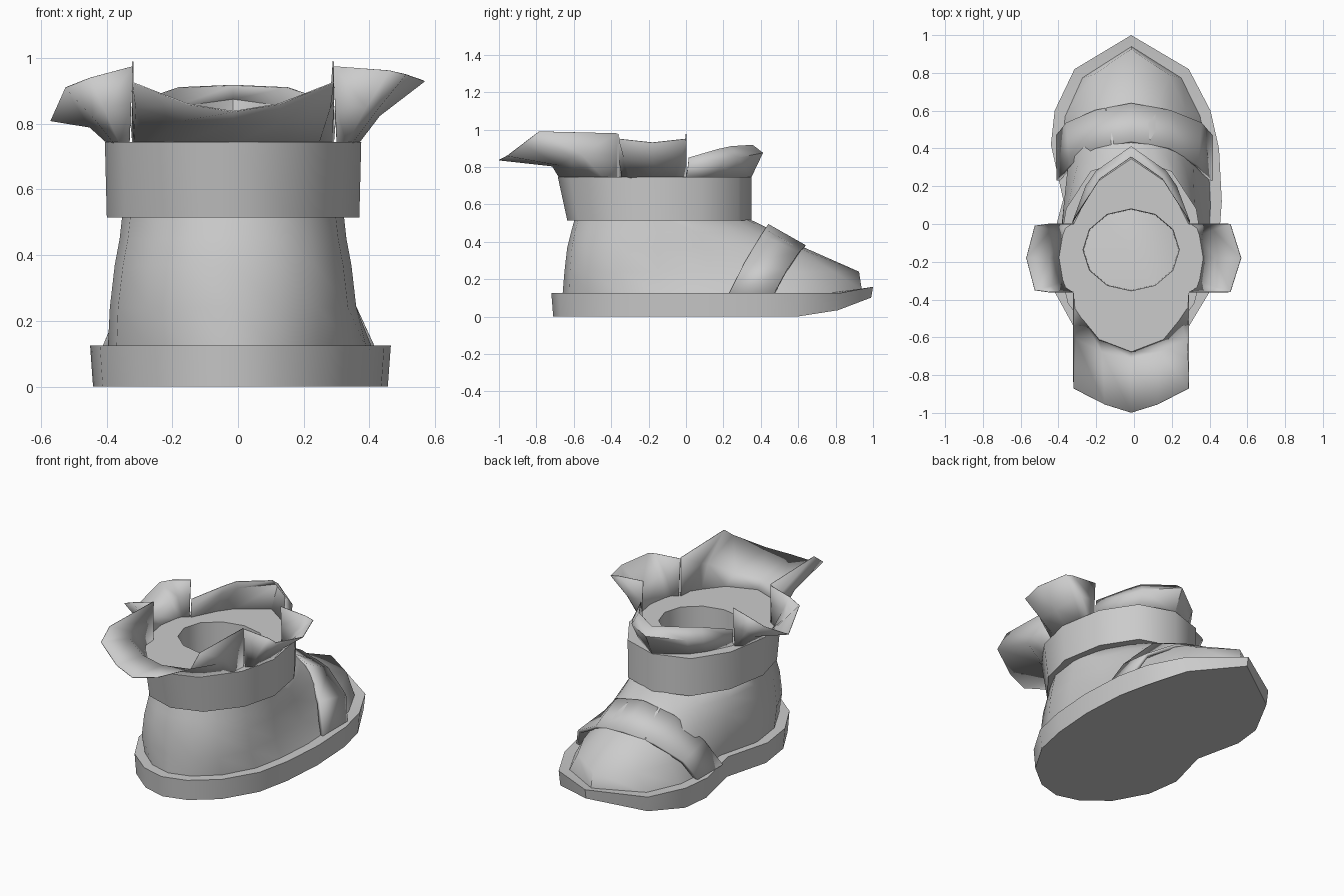
import bpy, bmesh, math

if "Cube" in bpy.data.objects:
    bpy.data.objects.remove(bpy.data.objects["Cube"])

CX = -0.015  # centre line of the boot


def finish(name, bm, angle=40, thickness=0):
    bmesh.ops.recalc_face_normals(bm, faces=bm.faces)
    me = bpy.data.meshes.new(name)
    bm.to_mesh(me)
    bm.free()
    ob = bpy.data.objects.new(name, me)
    bpy.context.collection.objects.link(ob)
    bpy.ops.object.select_all(action='DESELECT')
    ob.select_set(True)
    bpy.context.view_layer.objects.active = ob
    bpy.ops.object.shade_smooth_by_angle(angle=math.radians(angle))
    if thickness:
        m = ob.modifiers.new("thickness", 'SOLIDIFY')
        m.thickness = thickness
        m.offset = 0
    return ob


def loft(name, rows, closed=True, caps=True, angle=40, thickness=0):
    bm = bmesh.new()
    vs = [[bm.verts.new(p) for p in row] for row in rows]
    n = len(rows[0])
    for a, b in zip(vs, vs[1:]):
        for i in range(n if closed else n - 1):
            j = (i + 1) % n
            bm.faces.new((a[i], a[j], b[j], b[i]))
    if caps:
        bm.faces.new(vs[0])
        bm.faces.new(vs[-1])
    return finish(name, bm, angle, thickness)


def ring(half, z):
    """Closed ring from a half outline (front to back), mirrored about the centre line."""
    pts = half + [(-x, y) for x, y in half[-2:0:-1]]
    return [(CX + x, y, z) for x, y in pts]


def flap(name, half, axis, centre):
    """Flaring petal: half its columns (bottom, middle, top), mirrored on one axis."""
    def flip(p):
        q = list(p)
        q[axis] = 2 * centre - q[axis]
        return tuple(q)
    cols = half + [[flip(p) for p in c] for c in half[-2::-1]]
    return loft(name, list(zip(*cols)), closed=False, caps=False, angle=60, thickness=0.004)


# sole: asymmetric outline with a waist on the left and a raised toe
outline = [(CX, 1.0), (.29, .82), (.405, .6), (.45, .4), (.465, .12), (.445, -.15),
           (.40, -.36), (.28, -.56), (.13, -.68), (CX, -.72), (-.16, -.68), (-.31, -.56),
           (-.42, -.36), (-.45, -.15), (-.375, .13), (-.44, .42), (-.42, .6), (-.315, .82)]


def inset(k):
    return [(x * (1 - k), (y - .14) * (1 - k * .58) + .14) for x, y in outline]


def toe_low(y):
    return max(0, (y - .6) * .16) + max(0, (y - .82) * .23)


def toe_high(y):
    return .125 + max(0, (y - .83) * .2)


loft("sole", [[(x, y, toe_low(y)) for x, y in inset(.02)],
              [(x, y, toe_high(y)) for x, y in outline],
              [(x, y, toe_high(y)) for x, y in inset(.14)]])

# upper: stacked rings from the sole to the ankle
z24 = [(0, .925), (.2, .79), (.29, .6), (.325, .4), (.355, .12), (.375, -.15),
       (.35, -.36), (.26, -.54), (.14, -.62), (0, -.65)]
z37 = [(0, .63), (.13, .59), (.22, .48), (.28, .33), (.335, .1), (.36, -.15),
       (.335, -.36), (.25, -.53), (.13, -.61), (0, -.635)]
z45 = [(0, .485), (.1, .455), (.18, .37), (.25, .25), (.32, .06), (.345, -.15),
       (.32, -.36), (.24, -.51), (.125, -.595), (0, -.615)]
z54 = [(0, .30), (.08, .28), (.16, .22), (.22, .14), (.3, 0), (.335, -.15),
       (.31, -.34), (.23, -.49), (.12, -.57), (0, -.59)]
loft("upper", [[(x, y, .115 + max(0, y - .8) * .2) for x, y in inset(.12)],
               ring(z24, .24), ring(z37, .37), ring(z45, .45), ring(z54, .54)], angle=60)

# strap over the instep, tucked in a little on the left
rear = [(.42, .23, .12), (.345, .31, .28), (.2, .40, .43), (0, .435, .485)]
fore = [(.42, .47, .12), (.365, .535, .24), (.2, .6, .335), (0, .635, .372)]


def across(half):
    right = [(CX + x, y, z) for x, y, z in half]
    return right + [(CX - x * .92, y, z) for x, y, z in half[-2::-1]]


loft("strap", [across(rear), across(fore)], closed=False, caps=False, angle=50, thickness=.022)

# cuff band with the leg opening sunk into its top
top = [(0, .35), (.215, .28), (.345, .08), (.39, -.19), (.335, -.42), (.185, -.62), (0, -.685)]
low = [(x * .985, y * (.927 if y < 0 else 1)) for x, y in top]


def hole(r, z):
    return [(CX + .255 * r * math.sin(i * math.pi / 6),
             -.137 + .217 * r * math.cos(i * math.pi / 6), z) for i in range(12)]


loft("cuff", [hole(1.05, .515), ring(low, .515), ring(top, .745),
              hole(1, .745), hole(.97, .3)])

# four flared petals above the cuff
flap("back_flap", [
    [(-.32, -.365, .74), (-.32, -.365, .86), (-.32, -.365, .98)],
    [(-.315, -.44, .74), (-.32, -.56, .87), (-.32, -.785, .99)],
    [(-.275, -.50, .74), (-.31, -.61, .85), (-.32, -.87, .925)],
    [(-.185, -.61, .74), (-.17, -.68, .81), (-.155, -.955, .86)],
    [(CX, -.675, .74), (CX, -.715, .805), (CX, -.999, .837)]], 0, CX)
flap("right_flap", [
    [(.30, 0, .74), (.295, 0, .86), (.29, 0, .975)],
    [(.33, -.02, .74), (.39, 0, .85), (.46, 0, .962)],
    [(.345, -.06, .74), (.42, -.03, .84), (.51, 0, .95)],
    [(.365, -.18, .74), (.43, -.18, .825), (.567, -.18, .93)]], 1, -.18)
flap("left_flap", [
    [(-.33, 0, .74), (-.325, 0, .86), (-.32, 0, .975)],
    [(-.36, -.02, .74), (-.41, 0, .85), (-.45, 0, .94)],
    [(-.375, -.06, .74), (-.44, -.03, .82), (-.525, -.01, .91)],
    [(-.395, -.18, .74), (-.45, -.18, .79), (-.57, -.18, .81)]], 1, -.18)
flap("front_flap", [
    [(-.32, 0, .74), (-.325, .01, .8), (-.325, .015, .85)],
    [(-.245, .15, .74), (-.255, .2, .83), (-.225, .17, .895)],
    [(-.185, .23, .74), (-.2, .28, .85), (-.18, .24, .91)],
    [(CX, .345, .74), (CX, .41, .875), (CX, .355, .917)]], 0, CX)
